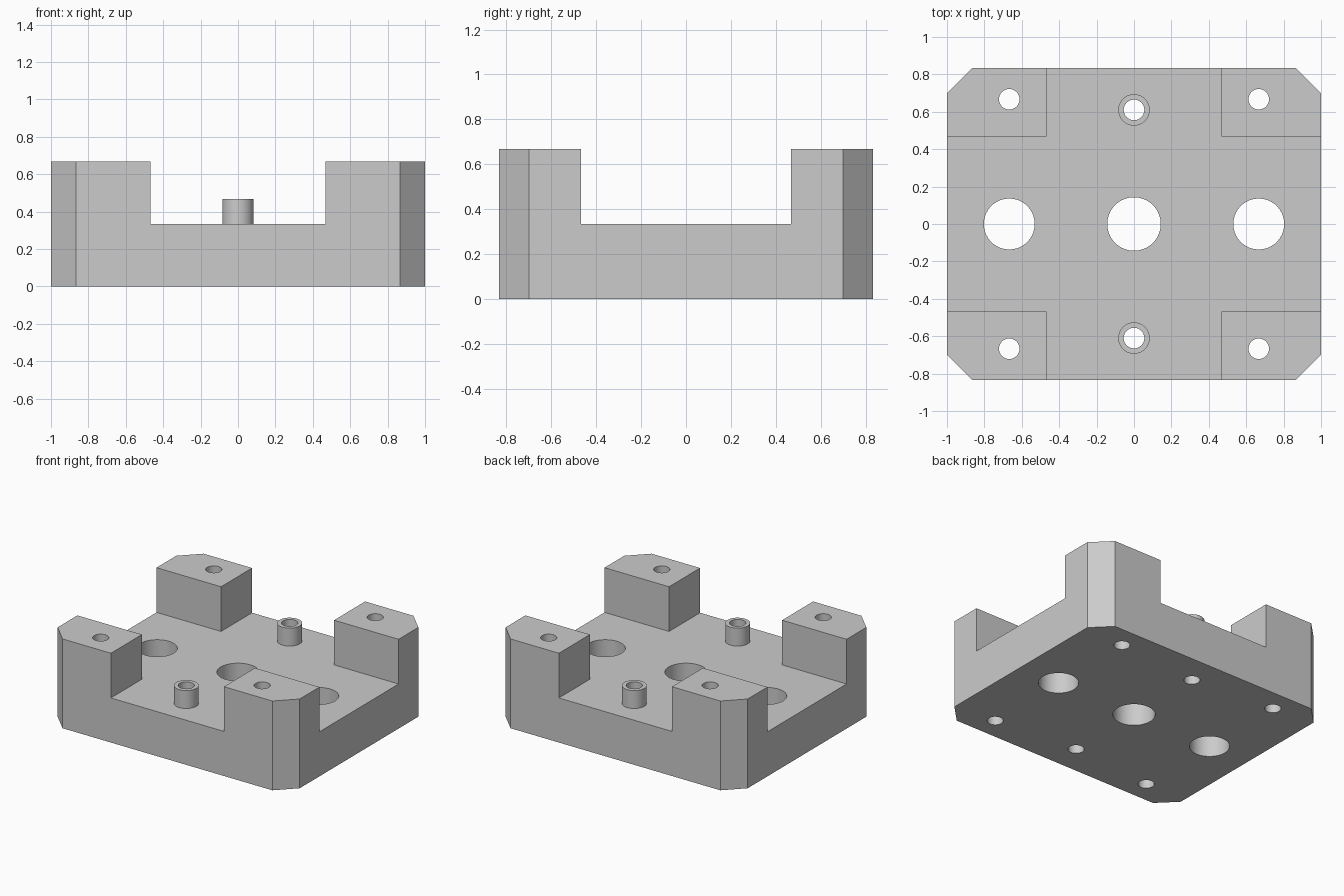
import bpy, bmesh, math

if "Cube" in bpy.data.objects:
    bpy.data.objects.remove(bpy.data.objects["Cube"], do_unlink=True)

HALF_X, HALF_Y, TOP = 1.0, 0.833, 0.667
FLOOR, CHAMFER, POST = 0.333, 0.133, 0.467
BOSS_Y, BOSS_TOP = 0.61, 0.467

grey = bpy.data.materials.new("plain grey")
grey.use_nodes = True
grey.diffuse_color = (0.6, 0.6, 0.6, 1)
grey.node_tree.nodes["Principled BSDF"].inputs["Base Color"].default_value = (0.6, 0.6, 0.6, 1)


def prism(name, outline, z0, z1):
    """Extrude a closed outline from z0 up to z1."""
    bm = bmesh.new()
    face = bm.faces.new([bm.verts.new((x, y, z0)) for x, y in outline])
    ext = bmesh.ops.extrude_face_region(bm, geom=[face])["geom"]
    bmesh.ops.translate(bm, vec=(0, 0, z1 - z0),
                        verts=[v for v in ext if isinstance(v, bmesh.types.BMVert)])
    bmesh.ops.recalc_face_normals(bm, faces=bm.faces)
    mesh = bpy.data.meshes.new(name)
    bm.to_mesh(mesh)
    bm.free()
    mesh.materials.append(grey)
    obj = bpy.data.objects.new(name, mesh)
    bpy.context.collection.objects.link(obj)
    return obj


def circle(x, y, r, n=64):
    return [(x + r * math.cos(math.tau * i / n), y + r * math.sin(math.tau * i / n))
            for i in range(n)]


def box(hx, hy):
    return [(-hx, -hy), (hx, -hy), (hx, hy), (-hx, hy)]


def cut(obj, name, outline, z0, z1):
    """Cut a prism out of an object and discard the cutter."""
    cutter = prism(name, outline, z0, z1)
    cutter.hide_render = True
    bpy.context.view_layer.objects.active = obj
    mod = obj.modifiers.new(name, 'BOOLEAN')
    mod.operation, mod.solver, mod.object = 'DIFFERENCE', 'EXACT', cutter
    bpy.ops.object.modifier_apply(modifier=name)
    bpy.data.objects.remove(cutter, do_unlink=True)


def smooth(obj):
    bpy.ops.object.select_all(action='DESELECT')
    obj.select_set(True)
    bpy.context.view_layer.objects.active = obj
    bpy.ops.object.shade_smooth_by_angle(angle=math.radians(30))


# Base block with chamfered corners
a, b = HALF_X - CHAMFER, HALF_Y - CHAMFER
body = prism("base_with_corner_posts",
             [(-a, -HALF_Y), (a, -HALF_Y), (HALF_X, -b), (HALF_X, b),
              (a, HALF_Y), (-a, HALF_Y), (-HALF_X, b), (-HALF_X, -b)], 0, TOP)

# Crossing channels leave four corner posts
cut(body, "long_channel", box(2, POST), FLOOR, 1)
cut(body, "short_channel", box(POST, 2), FLOOR, 1)

# Through holes: posts, bosses, and the large centre row
holes = [(sx * 0.667, sy * 0.667, 0.055) for sx in (-1, 1) for sy in (-1, 1)]
holes += [(0, sy * BOSS_Y, 0.055) for sy in (-1, 1)]
holes += [(-0.667, 0, 0.136), (0, 0, 0.143), (0.667, 0, 0.136)]
for i, (x, y, r) in enumerate(holes):
    cut(body, f"hole_{i}", circle(x, y, r), -1, 1)
smooth(body)

# Hollow bosses on the floor
for side, name in ((-1, "front_boss"), (1, "back_boss")):
    boss = prism(name, circle(0, side * BOSS_Y, 0.084), FLOOR, BOSS_TOP)
    cut(boss, name + "_bore", circle(0, side * BOSS_Y, 0.055), -1, 1)
    smooth(boss)
